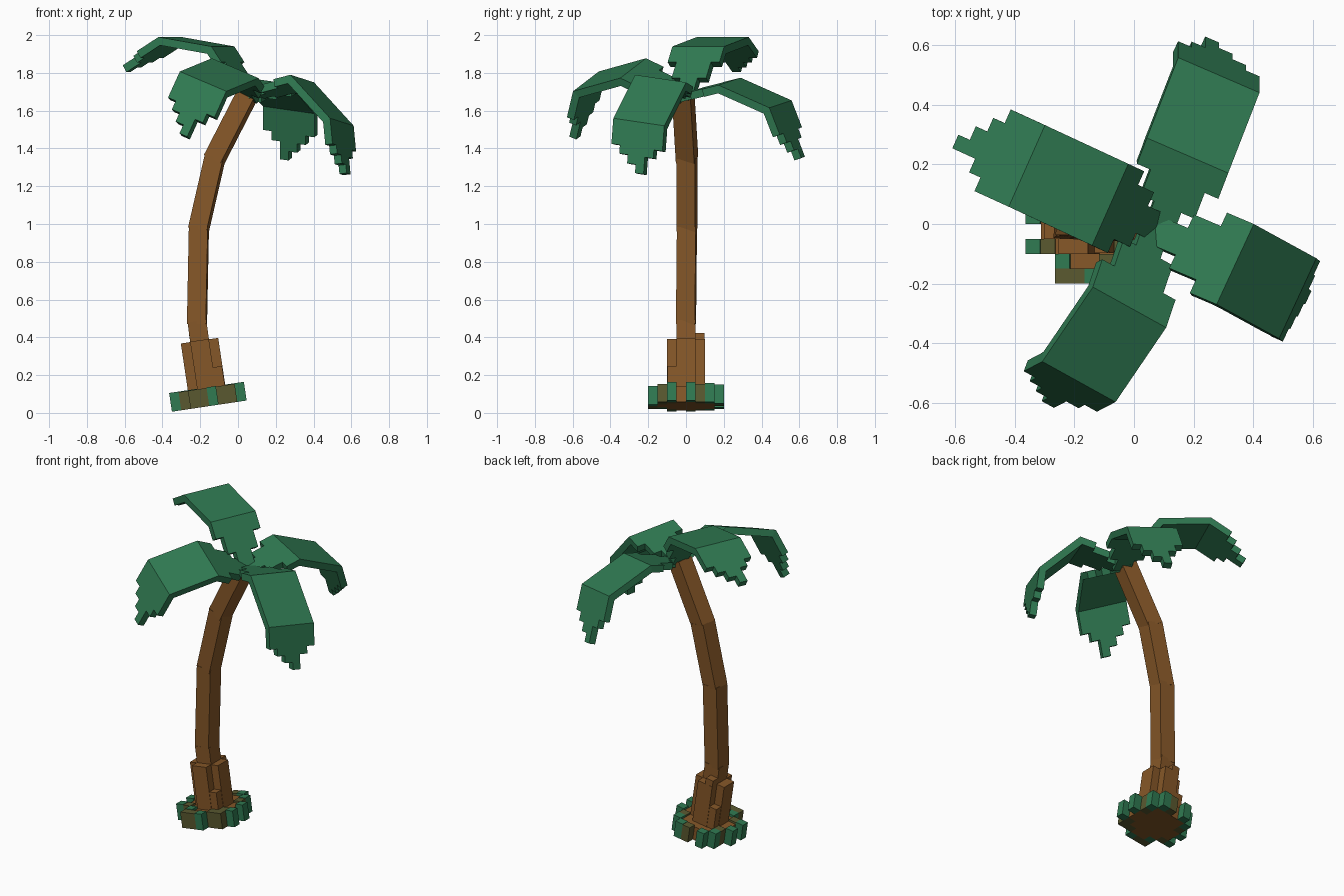
import bpy, bmesh, math
from mathutils import Vector, Matrix

if "Cube" in bpy.data.objects:
    bpy.data.objects.remove(bpy.data.objects["Cube"])


def material(name, rgb):
    m = bpy.data.materials.new(name)
    m.diffuse_color = (*rgb, 1)
    m.use_nodes = True
    m.node_tree.nodes["Principled BSDF"].inputs["Base Color"].default_value = m.diffuse_color
    return m


LEAF = material("leaf green", (0.029, 0.192, 0.083))
BARK = material("bark brown", (0.235, 0.095, 0.021))
MOSS = material("moss olive", (0.100, 0.098, 0.029))


def finish(name, bm, mats):
    bmesh.ops.recalc_face_normals(bm, faces=bm.faces)
    me = bpy.data.meshes.new(name)
    bm.to_mesh(me)
    bm.free()
    for m in mats:
        me.materials.append(m)
    ob = bpy.data.objects.new(name, me)
    bpy.context.collection.objects.link(ob)
    return ob


def add_box(bm, lo, hi, mat=Matrix(), index=0):
    """Axis-aligned box between two corners, moved by a matrix."""
    lo, hi = Vector(lo), Vector(hi)
    size = Matrix.Diagonal((*(hi - lo), 1))
    geo = bmesh.ops.create_cube(bm, size=1, matrix=mat @ Matrix.Translation((lo + hi) / 2) @ size)
    for f in {f for v in geo["verts"] for f in v.link_faces}:
        f.material_index = index


def frame(p, q, twist=0):
    """Frame at p with its z axis towards q."""
    z = (Vector(q) - Vector(p)).normalized()
    x = Vector((0, 1, 0)).cross(z).normalized()
    y = z.cross(x)
    rot = Matrix((x, y, z)).transposed().to_4x4()
    return Matrix.Translation(p) @ rot @ Matrix.Rotation(math.radians(twist), 4, "Z")


# Trunk: bent chain of square posts
path = [(-0.155, 0, 0.04), (-0.217, 0, 0.48), (-0.207, 0.005, 0.98),
        (-0.122, 0.005, 1.35), (0.05, -0.015, 1.685)]
twists = [0, -4, -8, -12]
for i, (p, q) in enumerate(zip(path, path[1:])):
    bm = bmesh.new()
    length = (Vector(q) - Vector(p)).length
    start = 0 if i == 0 else -0.01
    add_box(bm, (-0.05, -0.05, start), (0.05, 0.05, length + 0.005), frame(p, q, twists[i]))
    finish(f"trunk_{i + 1}", bm, [BARK])

# Flared foot of the trunk, leaning like the lowest post
base = Matrix.Translation((-0.152, 0, 0.036)) @ Matrix.Rotation(math.radians(-8.5), 4, "Y")
bm = bmesh.new()
add_box(bm, (-0.10, -0.05, 0.05), (0.10, 0.05, 0.35), base)
add_box(bm, (-0.05, -0.10, 0.05), (0.05, 0.10, 0.352), base)
add_box(bm, (-0.05, 0.05, 0.05), (0.00, 0.099, 0.39), base)
add_box(bm, (0.05, -0.098, 0.05), (0.098, -0.05, 0.20), base)
add_box(bm, (-0.098, 0.05, 0.05), (-0.05, 0.098, 0.22), base)
finish("trunk_foot", bm, [BARK])

# Root mound: blocky disc with bark centre, moss rim and grass tufts
U = 0.05
bark_spans = {-3: (-2, 1), -2: (-3, 3), -1: (-3, 3), 0: (-3, 3), 1: (-3, 3), 2: (-2, 2)}
moss_cells = [(-1, -4), (-3, -2), (1, -3), (2, -2), (2, -3), (-3, 1), (0, 3), (2, 1), (-2, -4)]
grass_cells = [(-4, 0), (3, 0), (-2, -3), (0, -4), (3, -2), (-3, 2), (1, 3), (-2, 3), (2, 2), (-4, -2)]
tinted = set(moss_cells) | set(grass_cells)
bm = bmesh.new()
for j, (a, b) in bark_spans.items():
    for i in range(a, b):
        if (i, j) not in tinted:
            add_box(bm, (i * U, j * U, 0), ((i + 1) * U, (j + 1) * U, 0.085), base, 0)
for cells, index, top in ((moss_cells, 1, 0.097), (grass_cells, 2, 0.1)):
    for i, j in cells:
        add_box(bm, (i * U, j * U, 0), ((i + 1) * U, (j + 1) * U, top), base, index)
finish("root_mound", bm, [BARK, MOSS, LEAF])

# Fronds: bent plates with a stepped outline, counted in blocks each side of the spine
RIGHT = [1, 1, 2, 2, 3, 3] + [3] * 6 + [3, 3, 3, 2, 1, 0]
LEFT = [1, 1, 2, 2, 3, 3] + [3] * 6 + [3, 3, 3, 2, 1, 1]


def frond(name, spine, across):
    spine = [Vector(p) for p in spine]
    side = Vector(across).normalized() * U
    bm = bmesh.new()
    grid = {}

    def vert(i, j):
        if (i, j) not in grid:
            k = min(i // 6, 2)
            grid[i, j] = bm.verts.new(spine[k].lerp(spine[k + 1], (i - 6 * k) / 6) + side * j)
        return grid[i, j]

    for i in range(18):
        for j in range(-LEFT[i], RIGHT[i]):
            bm.faces.new([vert(i, j), vert(i, j + 1), vert(i + 1, j + 1), vert(i + 1, j)])
    bm.normal_update()
    if sum(f.normal.z for f in bm.faces) < 0:
        bmesh.ops.reverse_faces(bm, faces=bm.faces)
    me = bpy.data.meshes.new(name)
    bm.to_mesh(me)
    bm.free()
    me.materials.append(LEAF)
    ob = bpy.data.objects.new(name, me)
    bpy.context.collection.objects.link(ob)
    mod = ob.modifiers.new("thickness", "SOLIDIFY")
    mod.thickness = 0.042
    mod.offset = -1
    mod.use_even_offset = True


frond("frond_left", [(0.08, -0.01, 1.69), (-0.08, 0.065, 1.94), (-0.36, 0.195, 1.99),
                     (-0.59, 0.30, 1.84)], (0.12, 0.27, 0))
frond("frond_front", [(0.08, 0.0, 1.69), (-0.015, -0.28, 1.825), (-0.185, -0.53, 1.755),
                      (-0.31, -0.595, 1.48)], (-0.235, 0.13, 0.10))
frond("frond_back", [(0.08, -0.03, 1.69), (0.18, 0.23, 1.755), (0.285, 0.50, 1.635),
                     (0.285, 0.61, 1.35)], (0.278, -0.12, -0.04))
frond("frond_right", [(0.07, -0.02, 1.70), (0.34, -0.135, 1.77), (0.55, -0.25, 1.54),
                      (0.575, -0.27, 1.27)], (-0.125, -0.27, 0.04))
